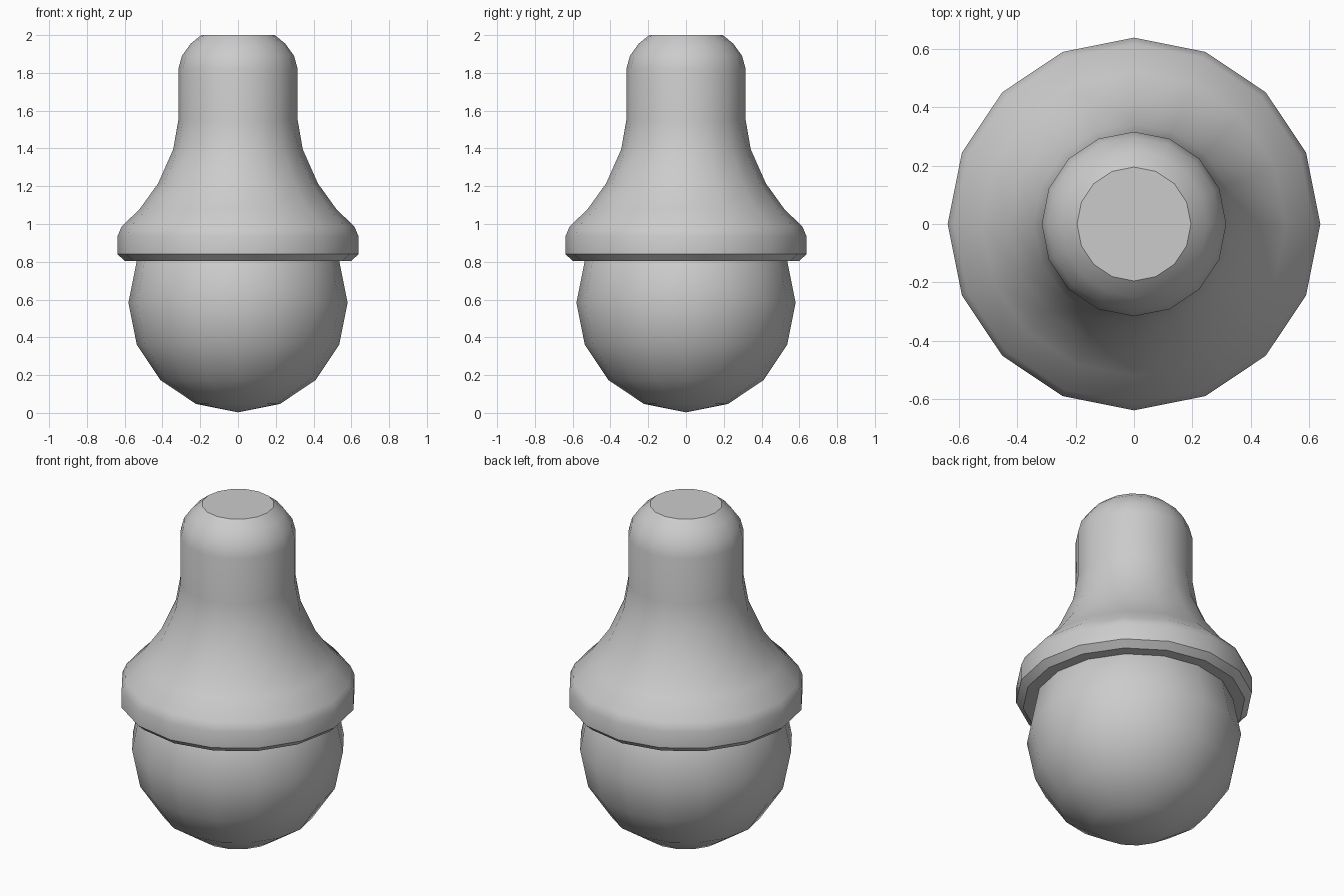
import bpy, bmesh, math

if "Cube" in bpy.data.objects:
    bpy.data.objects.remove(bpy.data.objects["Cube"])

SIDES = 16


def finish(name, bm):
    bmesh.ops.recalc_face_normals(bm, faces=bm.faces)
    mesh = bpy.data.meshes.new(name)
    bm.to_mesh(mesh)
    bm.free()
    ob = bpy.data.objects.new(name, mesh)
    bpy.context.collection.objects.link(ob)
    bpy.ops.object.select_all(action='DESELECT')
    ob.select_set(True)
    bpy.context.view_layer.objects.active = ob
    bpy.ops.object.shade_smooth_by_angle(angle=math.radians(30))
    return ob


def lathe(name, profile):
    """Revolve (radius, z) points about z and close both ends."""
    bm = bmesh.new()
    rings = [[bm.verts.new((r * math.cos(2 * math.pi * i / SIDES),
                            r * math.sin(2 * math.pi * i / SIDES), z))
              for i in range(SIDES)] for r, z in profile]
    for low, high in zip(rings, rings[1:]):
        for i in range(SIDES):
            j = (i + 1) % SIDES
            bm.faces.new((low[i], low[j], high[j], high[i]))
    bm.faces.new(rings[0][::-1])
    bm.faces.new(rings[-1])
    return finish(name, bm)


# Rounded ball at the bottom
bm = bmesh.new()
bmesh.ops.create_uvsphere(bm, u_segments=SIDES, v_segments=8, radius=0.58)
bmesh.ops.translate(bm, verts=bm.verts, vec=(0, 0, 0.583))
finish("ball", bm)

# Flared collar rising into a round-topped stem
lathe("flared_stem", [
    (0.60, 0.805), (0.638, 0.84), (0.638, 0.935), (0.617, 0.985),
    (0.52, 1.08), (0.423, 1.215), (0.343, 1.395), (0.316, 1.55),
    (0.316, 1.82), (0.297, 1.89), (0.25, 1.955), (0.195, 2.0),
])
